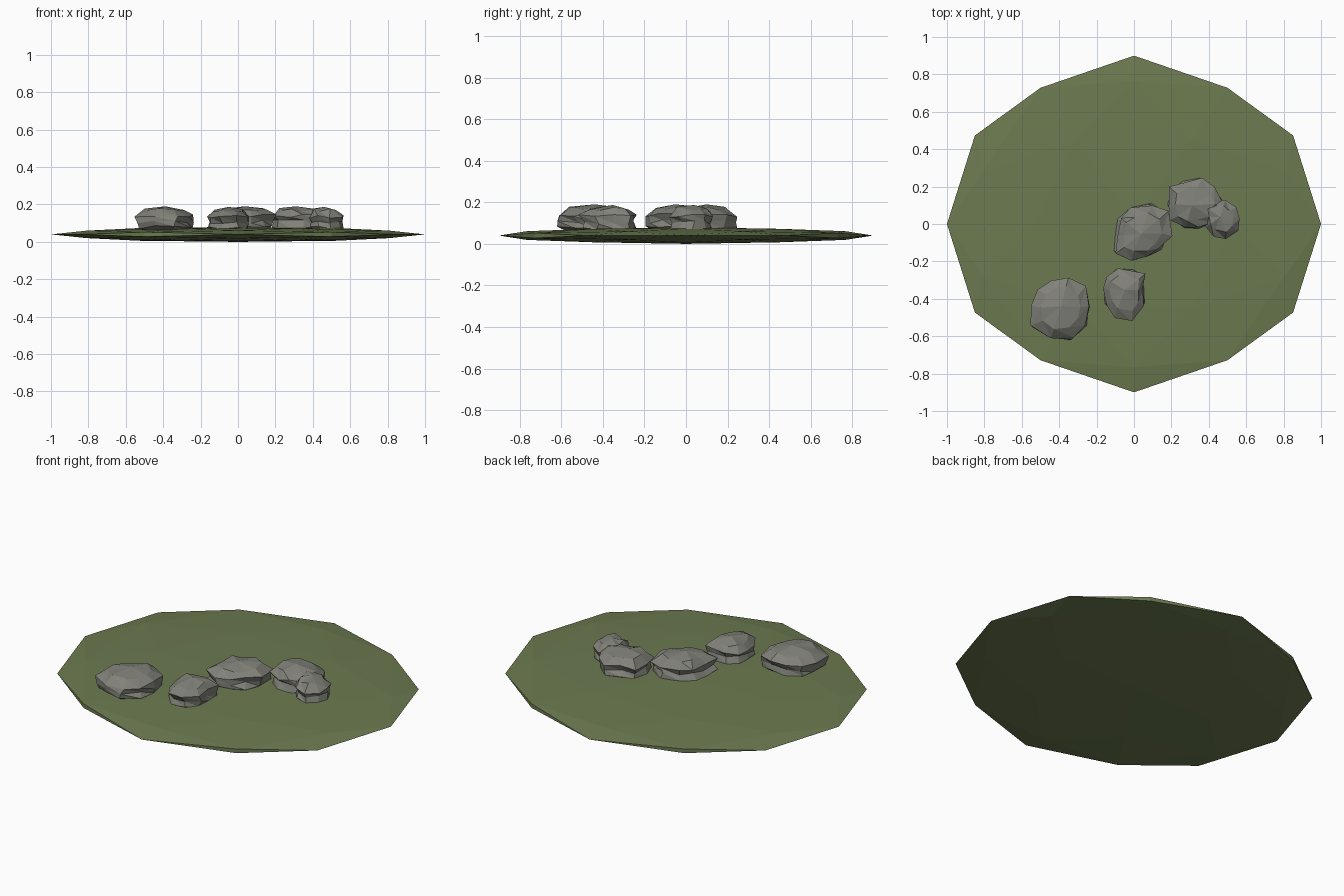
import bpy, bmesh, math, random

if "Cube" in bpy.data.objects:
    bpy.data.objects.remove(bpy.data.objects["Cube"])

random.seed(4)


def material(name, rgb):
    m = bpy.data.materials.new(name)
    m.diffuse_color = (*rgb, 1)
    m.use_nodes = True
    m.node_tree.nodes["Principled BSDF"].inputs["Base Color"].default_value = m.diffuse_color
    return m


GRASS = material("moss_green", (0.150, 0.195, 0.080))
STONE = material("stone_grey", (0.222, 0.222, 0.195))


def finish(bm, name, mat):
    bmesh.ops.recalc_face_normals(bm, faces=bm.faces)
    mesh = bpy.data.meshes.new(name)
    bm.to_mesh(mesh)
    bm.free()
    mesh.materials.append(mat)
    ob = bpy.data.objects.new(name, mesh)
    bpy.context.collection.objects.link(ob)
    return ob


# Ground: once-subdivided icosahedron, squashed to a thin lens
def ground():
    bm = bmesh.new()
    phi = (1 + math.sqrt(5)) / 2
    for a in (-1, 1):
        for b in (-phi, phi):
            for co in ((b, a, 0), (a, 0, b), (0, b, a)):
                bm.verts.new(co)
    bmesh.ops.convex_hull(bm, input=bm.verts)
    bmesh.ops.subdivide_edges(bm, edges=bm.edges[:], cuts=1, use_grid_fill=True)
    for v in bm.verts:
        d = v.co.normalized()
        v.co = (d.x, d.y * 0.9, 0.04 + d.z * 0.04)
    finish(bm, "ground", GRASS)


# Rock: faceted rings around a low peak; radii are sampled every 36 degrees
RINGS = ((0.172, 0.66), (0.138, 0.96), (0.108, 0.88), (0.078, 0.94), (0.05, 0.6))


def rock(name, cx, cy, radii, top=0.19):
    bm = bmesh.new()
    n = len(radii)
    peak = bm.verts.new((cx, cy, top))
    rows = []
    for k, (z, s) in enumerate(RINGS):
        row = []
        for i, r in enumerate(radii):
            a = math.tau * (i + random.uniform(-0.12, 0.12)) / n
            q = r * s * random.uniform(0.9, 1.07)
            h = z + random.uniform(-0.009, 0.009) + (top - 0.19)
            row.append(bm.verts.new((cx + q * math.cos(a), cy + q * math.sin(a), h)))
        rows.append(row)
    for i in range(n):
        j = (i + 1) % n
        bm.faces.new((peak, rows[0][i], rows[0][j]))
        for up, lo in zip(rows, rows[1:]):
            bm.faces.new((up[i], lo[i], lo[j]))
            bm.faces.new((up[i], lo[j], up[j]))
    bm.faces.new(rows[-1])
    finish(bm, name, STONE)


ground()
rock("rock_front_left", -0.39, -0.44,
     (.17, .18, .165, .155, .165, .16, .2, .19, .2, .17))
rock("rock_front_middle", -0.05, -0.353,
     (.11, .14, .12, .12, .125, .12, .13, .16, .17, .14), 0.187)
rock("rock_centre", 0.037, -0.053,
     (.165, .2, .18, .15, .15, .14, .18, .16, .145, .14))
rock("rock_back_right", 0.31, 0.10,
     (.18, .17, .165, .14, .16, .14, .14, .13, .13, .16))
rock("rock_right_small", 0.46, 0.037,
     (.105, .1, .1, .1, .11, .09, .1, .11, .13, .12), 0.187)
